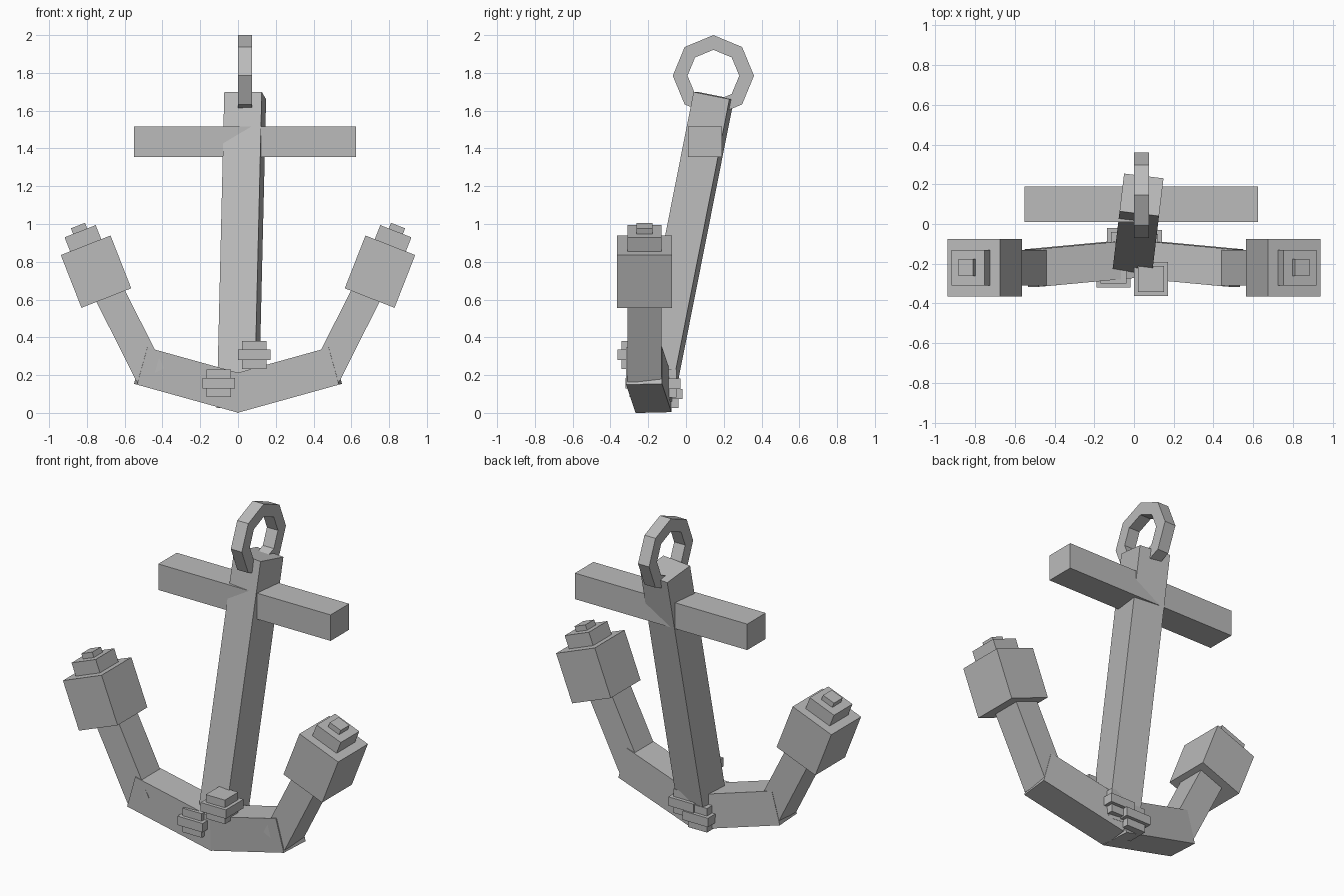
import bpy, bmesh, math
from mathutils import Matrix, Vector

cube = bpy.data.objects.get("Cube")
if cube:
    bpy.data.objects.remove(cube, do_unlink=True)

grey = bpy.data.materials.new("iron grey")
grey.use_nodes = True
colour = (0.5, 0.5, 0.5, 1)
grey.diffuse_color = colour
grey.node_tree.nodes["Principled BSDF"].inputs["Base Color"].default_value = colour


def finish(name, bm):
    bmesh.ops.recalc_face_normals(bm, faces=bm.faces)
    mesh = bpy.data.meshes.new(name)
    bm.to_mesh(mesh)
    bm.free()
    mesh.materials.append(grey)
    obj = bpy.data.objects.new(name, mesh)
    bpy.context.collection.objects.link(obj)
    return obj


def box(name, centre, size):
    bm = bmesh.new()
    bmesh.ops.create_cube(bm, size=1)
    bmesh.ops.transform(bm, verts=bm.verts,
                        matrix=Matrix.Translation(centre) @ Matrix.Diagonal((*size, 1)))
    return finish(name, bm)


def beam(name, start, end, width, depth, facing=(0, 1, 0)):
    """Square-ended bar from start to end; depth is measured along facing."""
    start, end = Vector(start), Vector(end)
    axis = (end - start).normalized()
    side = Vector(facing).cross(axis).normalized()
    back = axis.cross(side)
    turn = Matrix((side, back, axis)).transposed().to_4x4()
    scale = Matrix.Diagonal((width, depth, (end - start).length, 1))
    bm = bmesh.new()
    bmesh.ops.create_cube(bm, size=1)
    bmesh.ops.transform(bm, verts=bm.verts,
                        matrix=Matrix.Translation((start + end) / 2) @ turn @ scale)
    return finish(name, bm)


# Leaning, slightly twisted shank and its crossbar
beam("shank", (0, -0.17, 0.08), (0.038, 0.147, 1.68), 0.2, 0.195, (0.12, 1, 0))
box("crossbar", (0.037, 0.1, 1.435), (1.175, 0.18, 0.16))

# Eight-sided ring
bm = bmesh.new()
loops = []
for x, radius in ((0, 0.215), (0.075, 0.215), (0.075, 0.137), (0, 0.137)):
    loops.append([bm.verts.new((x, 0.145 + radius * math.sin(i * math.pi / 4),
                                1.785 + radius * math.cos(i * math.pi / 4)))
                  for i in range(8)])
for k in range(4):
    a, b = loops[k], loops[(k + 1) % 4]
    for i in range(8):
        j = (i + 1) % 8
        bm.faces.new((a[i], a[j], b[j], b[i]))
finish("ring", bm)

# Arms with stepped blunt heads, one per side
for side, s in (("left", 1), ("right", -1)):
    beam(side + "_lower_arm", (-0.025 * s, -0.172, 0.1), (0.515 * s, -0.222, 0.25), 0.204, 0.19)
    beam(side + "_upper_arm", (0.463 * s, -0.22, 0.2), (0.68 * s, -0.22, 0.63), 0.162, 0.18)
    base = Vector((0.697 * s, -0.22, 0.608))
    axis = Vector((0.365 * s, 0, 0.931))
    for part, low, high, width, depth in (("head", 0, 0.3, 0.283, 0.29),
                                          ("head_step", 0.29, 0.38, 0.177, 0.18),
                                          ("head_tip", 0.37, 0.412, 0.08, 0.085)):
        beam(f"{side}_{part}", base + axis * low, base + axis * high, width, depth)

# Bolts: a tall block through a wider plate
for name, centre in (("front_left_bolt", (0.085, -0.277, 0.307)),
                     ("front_right_bolt", (-0.103, -0.235, 0.157)),
                     ("back_left_bolt", (0.055, -0.115, 0.155)),
                     ("back_right_bolt", (-0.05, -0.105, 0.1))):
    box(name + "_plate", centre, (0.172, 0.172, 0.055))
    box(name + "_block", centre, (0.13, 0.13, 0.148))
